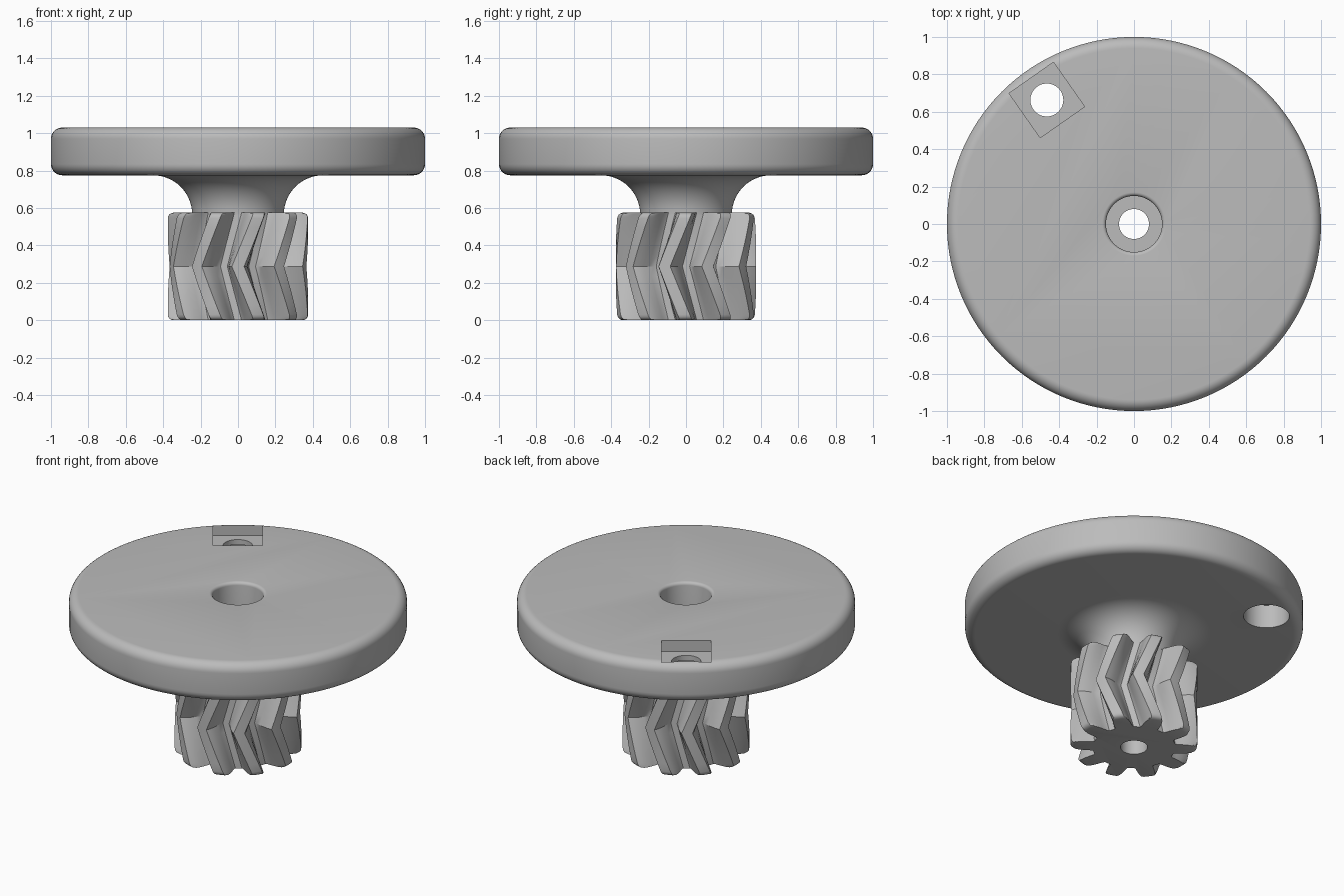
import bpy, bmesh
from math import sin, cos, pi, radians
from mathutils import Matrix, Vector

if "Cube" in bpy.data.objects:
    bpy.data.objects.remove(bpy.data.objects["Cube"], do_unlink=True)

grey = bpy.data.materials.new("plain_grey")
grey.use_nodes = True
grey.diffuse_color = (0.5, 0.5, 0.5, 1)
grey.node_tree.nodes["Principled BSDF"].inputs["Base Color"].default_value = (0.5, 0.5, 0.5, 1)


def finish(name, bm):
    bmesh.ops.remove_doubles(bm, verts=bm.verts, dist=1e-5)
    bmesh.ops.recalc_face_normals(bm, faces=bm.faces)
    mesh = bpy.data.meshes.new(name)
    bm.to_mesh(mesh)
    bm.free()
    mesh.materials.append(grey)
    obj = bpy.data.objects.new(name, mesh)
    bpy.context.collection.objects.link(obj)
    return obj


def loft(name, rings):
    """Skin a stack of equal-sized closed rings and cap both ends."""
    bm = bmesh.new()
    loops = [[bm.verts.new(p) for p in ring] for ring in rings]
    n = len(loops[0])
    for a, b in zip(loops, loops[1:]):
        for i in range(n):
            j = (i + 1) % n
            bm.faces.new((a[i], a[j], b[j], b[i]))
    bm.faces.new(loops[0][::-1])
    bm.faces.new(loops[-1])
    return finish(name, bm)


def turned(name, profile, centre=(0, 0), steps=96):
    cx, cy = centre
    return loft(name, [[(cx + r * cos(2 * pi * i / steps), cy + r * sin(2 * pi * i / steps), z)
                        for i in range(steps)] for r, z in profile])


def arc(cr, cz, radius, start, end, n=8):
    angles = [radians(start + (end - start) * i / n) for i in range(n + 1)]
    return [(cr + radius * cos(a), cz + radius * sin(a)) for a in angles]


def cut(obj, cutters):
    for cutter in cutters:
        mod = obj.modifiers.new("cut", 'BOOLEAN')
        mod.operation = 'DIFFERENCE'
        mod.solver = 'EXACT'
        mod.object = cutter
    bpy.context.view_layer.update()
    result = bpy.data.meshes.new_from_object(
        obj.evaluated_get(bpy.context.evaluated_depsgraph_get()))
    obj.modifiers.clear()
    obj.data = result


# Disc with rounded rim, flaring down into the neck
BOTTOM, TOP, ROUND = 0.775, 1.03, 0.06
profile = [(0.245, 0.565)]
profile += arc(0.455, 0.565, 0.21, 180, 90, 14)
profile += arc(1 - ROUND, BOTTOM + ROUND, ROUND, -90, 0)
profile += arc(1 - ROUND, TOP - ROUND, ROUND, 0, 90)
disc = turned("disc_and_neck", profile, steps=128)

# Herringbone pinion
TEETH, HEIGHT, TWIST = 10, 0.575, radians(-18)
half_tooth = [(0.245, 13.5), (0.257, 11.8), (0.285, 10.4), (0.32, 8.7), (0.35, 6.9), (0.375, 5)]
tooth = [(r, -a) for r, a in half_tooth] + [(0.375, 0)] + [(r, a) for r, a in half_tooth[::-1]]
half = HEIGHT / 2
lower = [0, 0.004, 0.01, 0.018, 0.03, 0.08, 0.13, 0.18, 0.235]
levels = lower + [half] + [HEIGHT - z for z in lower[::-1]]
rings = []
for z in levels:
    edge = min(z, HEIGHT - z)
    turn = TWIST * edge / half
    dip = max(0, 0.03 - edge)
    limit = 0.345 + (0.03 ** 2 - dip ** 2) ** 0.5
    ring = []
    for t in range(TEETH):
        for r, a in tooth:
            angle = 2 * pi * t / TEETH + radians(a) + turn
            r = min(r, limit)
            ring.append((r * cos(angle), r * sin(angle), z))
    rings.append(ring)
pinion = loft("herringbone_pinion", rings)

# Stepped centre bore with a softened mouth
bore = turned("bore_cutter", [(0.08, -0.1), (0.08, 0.3), (0.15, 0.3)]
              + arc(0.17, TOP - 0.02, 0.02, 180, 90, 5) + [(0.17, TOP + 0.1)])

# Square recess, narrow hole and wide lower socket for the handle
spot = (-0.466, 0.663)
hole = turned("handle_hole_cutter", [(0.088, 0.6), (0.088, 1.2)], spot, 48)
socket = turned("handle_socket_cutter", [(0.136, 0.6), (0.136, 0.928)], spot, 64)
bm = bmesh.new()
bmesh.ops.create_cube(bm, size=1, matrix=Matrix.Translation(Vector((*spot, 1.06)))
                      @ Matrix.Rotation(radians(35), 4, 'Z')
                      @ Matrix.Diagonal((0.29, 0.29, 0.2, 1)))
recess = finish("square_recess_cutter", bm)

cut(disc, [bore, recess, socket, hole])
cut(pinion, [bore])
for cutter in (bore, recess, socket, hole):
    cutter.hide_render = True
    bpy.data.objects.remove(cutter, do_unlink=True)

# Smooth curved surfaces, keep edges crisp
for obj in (disc, pinion):
    bpy.ops.object.select_all(action='DESELECT')
    obj.select_set(True)
    bpy.context.view_layer.objects.active = obj
    bpy.ops.object.shade_smooth_by_angle(angle=radians(30))
